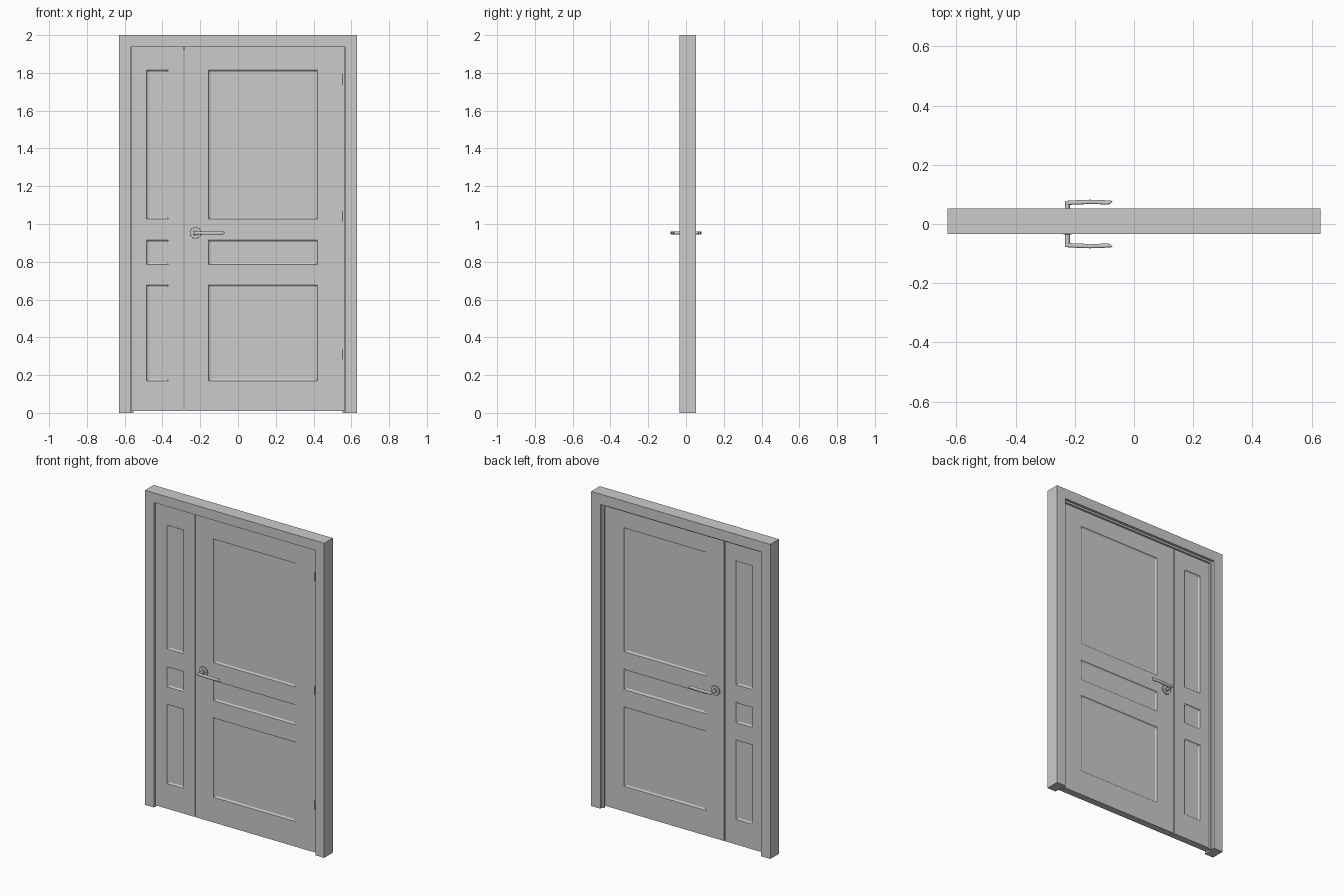
import bpy, bmesh, math
from mathutils import Matrix

if "Cube" in bpy.data.objects:
    bpy.data.objects.remove(bpy.data.objects["Cube"])


def finish(bm, name, smooth=False, bevel=0):
    bmesh.ops.recalc_face_normals(bm, faces=bm.faces)
    mesh = bpy.data.meshes.new(name)
    bm.to_mesh(mesh)
    bm.free()
    ob = bpy.data.objects.new(name, mesh)
    bpy.context.collection.objects.link(ob)
    if bevel:
        mod = ob.modifiers.new("round", 'BEVEL')
        mod.width, mod.segments = bevel, 4
        mod.limit_method, mod.angle_limit = 'ANGLE', math.radians(35)
    if smooth:
        bpy.ops.object.select_all(action='DESELECT')
        bpy.context.view_layer.objects.active = ob
        ob.select_set(True)
        bpy.ops.object.shade_smooth_by_angle(angle=math.radians(40))
    return ob


# Frame: stepped section (distance inward, y) swept over jambs and head
def frame(section):
    bm = bmesh.new()
    rings = []
    for side, top in ((-1, 0), (-1, 1), (1, 1), (1, 0)):
        rings.append([bm.verts.new((side * (0.63 - d), y, (2 - d) * top))
                      for d, y in section])
    n = len(section)
    for a, b in zip(rings, rings[1:]):
        for i in range(n):
            j = (i + 1) % n
            bm.faces.new((a[i], a[j], b[j], b[i]))
    bm.faces.new(rings[0])
    bm.faces.new(rings[-1])
    return finish(bm, "door_frame")


# Leaf: slab divided into cells, with the panel cells sunk on both sides
def leaf(name, x0, p0, p1, x1):
    xs = [x0, p0, p1, x1]
    zs = [0.01, 0.17, 0.677, 0.785, 0.915, 1.026, 1.815, 1.937]
    bm = bmesh.new()
    grids, panels = [], []
    for y in (-0.022, 0.022):
        g = [[bm.verts.new((x, y, z)) for z in zs] for x in xs]
        grids.append(g)
        for i in range(3):
            for k in range(7):
                f = bm.faces.new((g[i][k], g[i + 1][k], g[i + 1][k + 1], g[i][k + 1]))
                if i == 1 and k in (1, 3, 5):
                    panels.append(f)

    def rim(g):
        return ([g[i][0] for i in range(3)] + [g[3][k] for k in range(7)] +
                [g[i][7] for i in (3, 2, 1)] + [g[0][k] for k in range(7, 0, -1)])
    a, b = rim(grids[0]), rim(grids[1])
    for i in range(len(a)):
        j = (i + 1) % len(a)
        bm.faces.new((a[i], a[j], b[j], b[i]))
    bmesh.ops.recalc_face_normals(bm, faces=bm.faces)
    # step, sloped moulding, then flat field
    bmesh.ops.inset_individual(bm, faces=panels, thickness=0.003, depth=-0.004)
    bmesh.ops.inset_individual(bm, faces=panels, thickness=0.01, depth=-0.004)
    return finish(bm, name)


def cylinder(name, loc, r, h, axis, seg=32, bevel=0):
    bm = bmesh.new()
    rot = Matrix.Rotation(math.pi / 2, 4, 'X') if axis == 'Y' else Matrix()
    bmesh.ops.create_cone(bm, cap_ends=True, segments=seg, radius1=r, radius2=r,
                          depth=h, matrix=Matrix.Translation(loc) @ rot)
    return finish(bm, name, True, bevel)


# Lever: bowed outline seen from above, given height and rounded
def lever(name, s):
    outline = [(-0.233, 0.064), (-0.233, 0.078), (-0.19, 0.0805), (-0.15, 0.082),
               (-0.11, 0.081), (-0.07, 0.078), (-0.086, 0.065), (-0.12, 0.067),
               (-0.15, 0.0675), (-0.19, 0.066)]
    bm = bmesh.new()
    low, high = ([bm.verts.new((x, s * y, z)) for x, y in outline]
                 for z in (0.944, 0.961))
    bm.faces.new(low)
    bm.faces.new(high)
    for i in range(len(low)):
        j = (i + 1) % len(low)
        bm.faces.new((low[i], low[j], high[j], high[i]))
    return finish(bm, name, True, 0.005)


frame([(0, -0.034), (0.062, -0.034), (0.062, 0.023), (0.077, 0.023),
       (0.077, 0.036), (0.065, 0.036), (0.065, 0.053), (0, 0.053)])
leaf("side_leaf", -0.566, -0.484, -0.367, -0.288)
leaf("main_leaf", -0.283, -0.156, 0.42, 0.566)

# Handle set on both faces
for s, tag in ((-1, "front"), (1, "back")):
    cylinder("rosette_" + tag, (-0.225, s * 0.026, 0.9525), 0.03, 0.01, 'Y', 40, 0.002)
    cylinder("collar_" + tag, (-0.225, s * 0.03, 0.9525), 0.014, 0.01, 'Y', 32, 0.002)
    cylinder("neck_" + tag, (-0.225, s * 0.049, 0.9525), 0.008, 0.05, 'Y', 24)
    lever("lever_" + tag, s)

# Hinge pins
for i, z in enumerate((0.31, 1.04, 1.765)):
    cylinder(f"hinge_{i + 1}", (0.553, -0.022, z), 0.003, 0.056, 'Z', 12)
